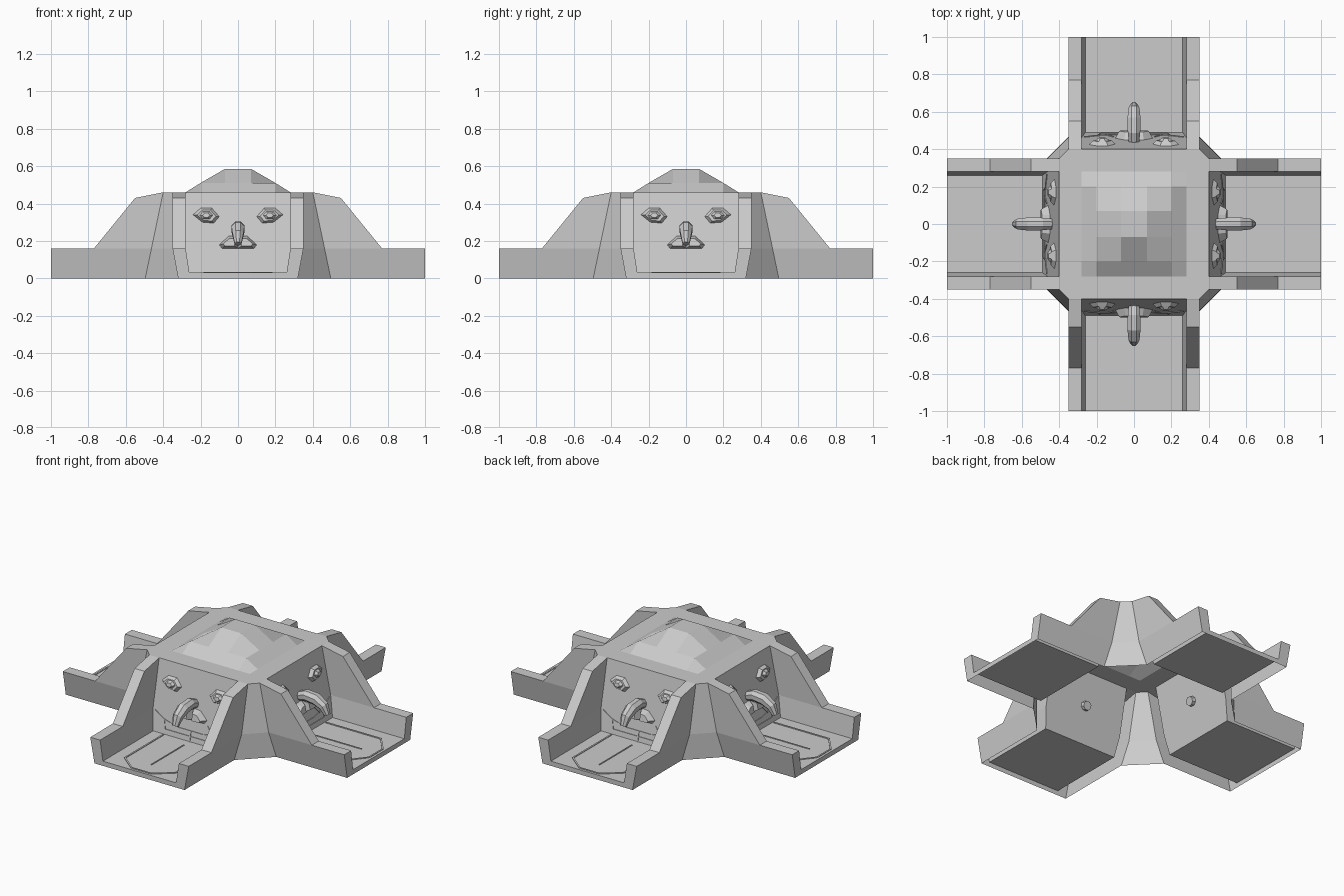
import bpy, bmesh, math
from mathutils import Vector

cube = bpy.data.objects.get("Cube")
if cube:
    bpy.data.objects.remove(cube)

stone = bpy.data.materials.new("grey stone")
stone.use_nodes = True
stone.diffuse_color = (0.6, 0.6, 0.6, 1)
stone.node_tree.nodes["Principled BSDF"].inputs["Base Color"].default_value = (0.6, 0.6, 0.6, 1)

TOP, KNEE, FLOOR = 0.46, 0.16, 0.03
OUT, IN, FOOT, INFOOT = 0.35, 0.28, 0.32, 0.26


def slope_y(z):
    """Depth of the leaning centre walls at height z."""
    return -0.40 - (TOP - z) * 0.209


def on_face(x, z, d=0.0):
    return (x, slope_y(z) - d, z)


def face(bm, points):
    bm.faces.new([bm.verts.new(p) for p in points])


def bridge(bm, a, b, closed=False):
    n = len(a)
    for i in range(n if closed else n - 1):
        j = (i + 1) % n
        face(bm, [a[i], a[j], b[j], b[i]])


def finish(bm, name, turns=4):
    """Clean the mesh and repeat it around the centre."""
    bmesh.ops.remove_doubles(bm, verts=bm.verts, dist=0.0005)
    bmesh.ops.dissolve_degenerate(bm, edges=bm.edges, dist=0.0005)
    bmesh.ops.recalc_face_normals(bm, faces=bm.faces)
    facing = sum(f.calc_area() * f.normal.dot(Vector((0, -1, 1))) for f in bm.faces)
    if facing < -1e-5:
        bmesh.ops.reverse_faces(bm, faces=bm.faces)
    mesh = bpy.data.meshes.new(name)
    bm.to_mesh(mesh)
    bm.free()
    mesh.materials.append(stone)
    sides = ["front", "left", "back", "right"]
    for k in range(turns):
        ob = bpy.data.objects.new(name if turns == 1 else sides[k] + "_" + name, mesh)
        ob.rotation_euler.z = k * math.pi / 2
        bpy.context.collection.objects.link(ob)


# Stepped arm: hollow walls and floor lofted outwards, with end lip and inner wall
def station(y, h):
    half = [(FOOT, 0), (OUT, KNEE), (OUT, h), (IN, h), (IN, KNEE), (INFOOT, FLOOR)]
    full = half + [(-x, z) for x, z in reversed(half)]
    return [(x, slope_y(z) if y is None else y, z) for x, z in full]


bm = bmesh.new()
rows = [station(y, h) for y, h in [(-1, KNEE), (-0.77, KNEE), (-0.55, 0.43), (None, TOP)]]
for a, b in zip(rows, rows[1:]):
    bridge(bm, a, b)
end = rows[0]
face(bm, [end[0], end[5], end[6], end[11]])
face(bm, [end[0], end[1], end[3], end[5]])
face(bm, [end[11], end[10], end[8], end[6]])
wall = [(IN, TOP), (IN, KNEE), (INFOOT, FLOOR)]
bridge(bm, [on_face(x, z) for x, z in wall], [on_face(-x, z) for x, z in wall])
finish(bm, "arm")

# Diagonal corner buttress
bm = bmesh.new()
edge = [on_face(x, z) for x, z in [(OUT, TOP), (OUT, KNEE), (FOOT, 0)]]
bridge(bm, edge, [(-y, -x, z) for x, y, z in edge])
finish(bm, "corner_buttress")

# Roof rim and faceted dome
bm = bmesh.new()
dome = [(-0.28, TOP), (-0.2, 0.51), (-0.07, 0.585), (0.07, 0.585), (0.2, 0.51), (0.28, TOP)]
rings = [[(x, y, min(h, g)) for x, h in dome] for y, g in dome]
for a, b in zip(rings, rings[1:]):
    bridge(bm, a, b)


def turn(p, k):
    for _ in range(k):
        p = (-p[1], p[0])
    return (p[0], p[1], TOP)


for k in range(4):
    face(bm, [turn(p, k) for p in [(-OUT, -0.4), (OUT, -0.4), (IN, -IN), (-IN, -IN)]])
    face(bm, [turn(p, k) for p in [(OUT, -0.4), (0.4, -OUT), (IN, -IN)]])
finish(bm, "roof_dome", 1)


# Raised plates and thin lines, either on the leaning face or on the floor
def plate(bm, points, low, high, scale, place):
    cx = sum(p[0] for p in points) / len(points)
    cy = sum(p[1] for p in points) / len(points)
    a = [place(x, y, low) for x, y in points]
    b = [place(cx + (x - cx) * scale, cy + (y - cy) * scale, high) for x, y in points]
    bridge(bm, a, b, True)
    face(bm, b)


def line(bm, points, width, place, closed=False):
    pts = points + points[:1] if closed else points
    for p, q in zip(pts, pts[1:]):
        p, q = Vector(p), Vector(q)
        n = (q - p).orthogonal().normalized() * width / 2
        plate(bm, [p + n, q + n, q - n, p - n], 0, 0.004, 1, place)


def on_floor(x, y, d):
    return (x, y, FLOOR + d)


# Floor panel outline and centre seam
bm = bmesh.new()
side = [(0.18, -0.5), (0.18, -0.89), (0.07, -0.98)]
line(bm, side + [(-x, y) for x, y in reversed(side)], 0.01, on_floor)
line(bm, [(0, -0.55), (0, -0.88)], 0.007, on_floor)
finish(bm, "floor_panel_lines")

# Eyes: almond rim with a raised pupil
bm = bmesh.new()
almond = [(0.10, 0.33), (0.13, 0.295), (0.19, 0.30), (0.24, 0.34), (0.20, 0.375), (0.14, 0.375)]
for s in (-1, 1):
    plate(bm, [(s * x, z) for x, z in almond], 0, 0.02, 0.72, on_face)
    pupil = [(s * (0.17 + 0.035 * math.cos(t)), 0.337 + 0.024 * math.sin(t))
             for t in (k * math.pi / 3 for k in range(6))]
    plate(bm, pupil, 0.02, 0.035, 0.55, on_face)
finish(bm, "eyes")

# Hooked nose, lofted along an arched path of depth, height and half width
bm = bmesh.new()
path = [(-0.42, 0.25, 0.028), (-0.49, 0.272, 0.036), (-0.56, 0.265, 0.038),
        (-0.61, 0.235, 0.032), (-0.635, 0.185, 0.02)]
loops = []
for i, (y, z, w) in enumerate(path):
    p, q = path[max(i - 1, 0)], path[min(i + 1, len(path) - 1)]
    t = Vector((0, q[0] - p[0], q[1] - p[1])).normalized()
    up = t.cross(Vector((1, 0, 0)))
    loops.append([Vector((w * math.cos(a), y, z)) + up * w * math.sin(a)
                  for a in (k * math.pi / 4 + math.pi / 8 for k in range(8))])
for a, b in zip(loops, loops[1:]):
    bridge(bm, a, b, True)
face(bm, loops[0])
face(bm, loops[-1])
finish(bm, "nose")

# Nostrils at the root of the nose
bm = bmesh.new()
nostril = [(0, 0.23), (0.05, 0.225), (0.10, 0.18), (0.085, 0.16), (0, 0.16)]
for s in (-1, 1):
    plate(bm, [(s * x, z) for x, z in nostril], 0, 0.04, 0.6, on_face)
finish(bm, "nostrils")

# Mouth: smile, lower lip and chin seams
bm = bmesh.new()
smile = [(-0.265, 0.155), (-0.19, 0.115), (-0.09, 0.092), (0.09, 0.092), (0.19, 0.115), (0.265, 0.155)]
line(bm, smile, 0.006, on_face)
line(bm, [(-0.19, 0.11), (-0.18, 0.06), (0.18, 0.06), (0.19, 0.11)], 0.005, on_face)
line(bm, [(0, 0.09), (0, FLOOR)], 0.005, on_face)
for s in (-1, 1):
    line(bm, [(s * 0.11, 0.15), (s * 0.15, 0.10)], 0.005, on_face)
finish(bm, "mouth_lines")
